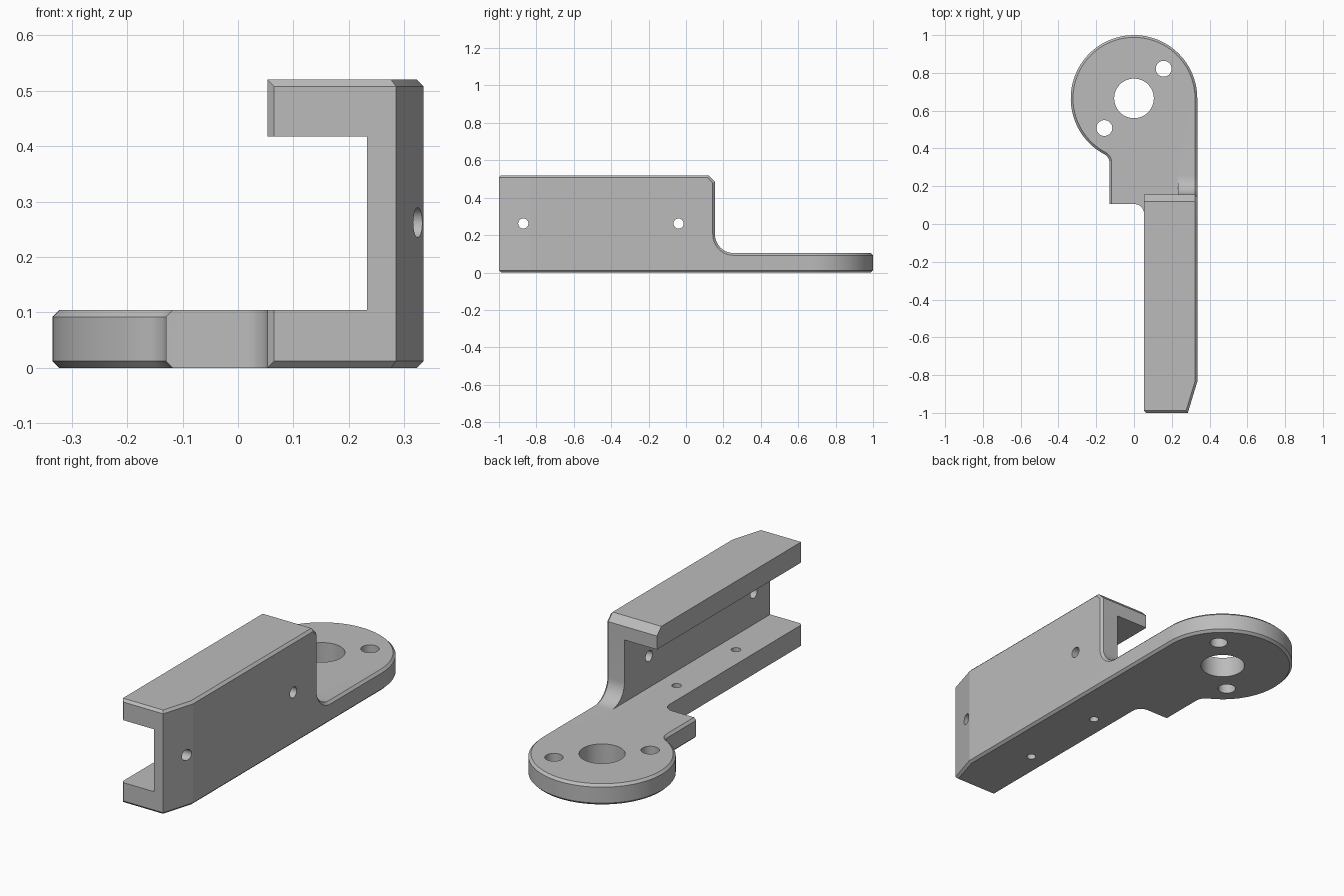
import bpy, bmesh, math
from mathutils import Matrix, Vector

if "Cube" in bpy.data.objects:
    bpy.data.objects.remove(bpy.data.objects["Cube"])

R, CY = 0.335, 0.665          # lug disc radius and centre
T, H = 0.104, 0.52            # plate thickness, channel height
BACK, CH = 0.155, 0.012       # back end of channel, edge chamfer

def arc(cx, cy, r, a0, a1, n):
    return [(cx + r * math.cos(a0 + (a1 - a0) * i / n),
             cy + r * math.sin(a0 + (a1 - a0) * i / n)) for i in range(n + 1)]

def prism(name, pts, to3d, lo, hi):
    """Extrude a 2D outline between lo and hi along the axis set by to3d."""
    bm = bmesh.new()
    face = bm.faces.new([bm.verts.new(to3d(a, b, lo)) for a, b in pts])
    new = bmesh.ops.extrude_face_region(bm, geom=[face])["geom"]
    shift = Vector(to3d(0, 0, hi)) - Vector(to3d(0, 0, lo))
    bmesh.ops.translate(bm, vec=shift, verts=[v for v in new if isinstance(v, bmesh.types.BMVert)])
    bmesh.ops.recalc_face_normals(bm, faces=bm.faces)
    return add(name, bm)

def add(name, bm):
    me = bpy.data.meshes.new(name)
    bm.to_mesh(me)
    bm.free()
    ob = bpy.data.objects.new(name, me)
    bpy.context.collection.objects.link(ob)
    return ob

def cut(ob, cutter):
    mod = ob.modifiers.new("cut", "BOOLEAN")
    mod.operation, mod.solver, mod.object = "DIFFERENCE", "EXACT", cutter
    bpy.context.view_layer.objects.active = ob
    bpy.ops.object.modifier_apply(modifier=mod.name)
    bpy.data.objects.remove(cutter)

# Plan outline of the whole bracket: rail, round lug and neck with fillets
f = 0.05
dx = 0.13 + f
dy = math.sqrt((R + f) ** 2 - dx ** 2)
ang = math.atan2(dy, dx)
outline = [(0.053, -1), (0.285, -1), (R, -0.835)]
outline += arc(0, CY, R, 0, math.pi + ang, 64)
outline += arc(-dx, CY - dy, f, ang, 0, 10)[1:]
outline += [(-0.13, 0.105)]
outline += arc(0.003, 0.055, f, math.pi / 2, 0, 12)
bracket = prism("bracket", outline, lambda a, b, c: (a, b, c), 0, H)

# Channel interior, running along y
channel = [(-1, T), (0.233, T), (0.233, 0.417), (0.053, 0.417), (0.053, 0.7), (-1, 0.7)]
cut(bracket, prism("channel_cutter", channel, lambda a, b, c: (a, c, b), -1.3, 1.3))

# Space above the lug: fillet at the web, chamfer at the top corner
side = [(1.3, T)] + arc(BACK + 0.1, T + 0.1, 0.1, 1.5 * math.pi, math.pi, 12)
side += [(BACK, H - 0.035), (BACK - 0.085, H + 0.05), (1.3, H + 0.05)]
cut(bracket, prism("lug_cutter", side, lambda a, b, c: (c, a, b), -1, 1))

# Chamfer the outer edges
def wants_chamfer(e):
    if len(e.link_faces) != 2 or e.calc_face_angle_signed() < 0.7:
        return False
    m = (e.verts[0].co + e.verts[1].co) / 2
    d = e.verts[0].co - e.verts[1].co
    upright = abs(d.z) > 0.9 * d.length
    if abs(m.x - R) < 1e-3:                       # right side
        return True
    if m.y < -0.999:                              # front end outline
        if upright:
            return m.x < 0.06
        return m.z < 0.01 or m.z > 0.51
    if upright:
        return False
    slant = m.y < -0.83 and m.x > 0.284 and (m.z < 0.01 or m.z > 0.51)
    return slant or m.y > 0.32 or abs(m.x + 0.13) < 1e-3

bm = bmesh.new()
bm.from_mesh(bracket.data)
bmesh.ops.remove_doubles(bm, verts=bm.verts, dist=1e-4)
bmesh.ops.dissolve_limit(bm, angle_limit=0.01, verts=bm.verts, edges=bm.edges)
bm.normal_update()
bmesh.ops.bevel(bm, geom=[e for e in bm.edges if wants_chamfer(e)], offset=CH,
                offset_type="OFFSET", segments=1, affect="EDGES", clamp_overlap=False)
bm.to_mesh(bracket.data)
bm.free()

# Round holes: lug bore and screw holes, rail floor holes, web holes
bm = bmesh.new()
def hole(loc, r, rot=Matrix()):
    bmesh.ops.create_cone(bm, cap_ends=True, segments=48, radius1=r, radius2=r,
                          depth=0.3, matrix=Matrix.Translation(loc) @ rot)
hole((0, CY, 0.05), 0.105)
for s in (-1, 1):
    hole((s * 0.157, CY + s * 0.157, 0.05), 0.042)
for y in (-0.6, -0.13):
    hole((0.143, y, 0.05), 0.022)
for y in (-0.87, -0.04):
    hole((0.29, y, 0.262), 0.027, Matrix.Rotation(math.pi / 2, 4, "Y"))
cut(bracket, add("hole_cutter", bm))

# Colour and shading
grey = bpy.data.materials.new("plain_grey")
grey.diffuse_color = (0.5, 0.5, 0.5, 1)
grey.use_nodes = True
grey.node_tree.nodes["Principled BSDF"].inputs["Base Color"].default_value = grey.diffuse_color
bracket.data.materials.clear()
bracket.data.materials.append(grey)
for p in bracket.data.polygons:
    p.material_index = 0
bpy.context.view_layer.objects.active = bracket
bracket.select_set(True)
bpy.ops.object.shade_smooth_by_angle(angle=math.radians(13))
